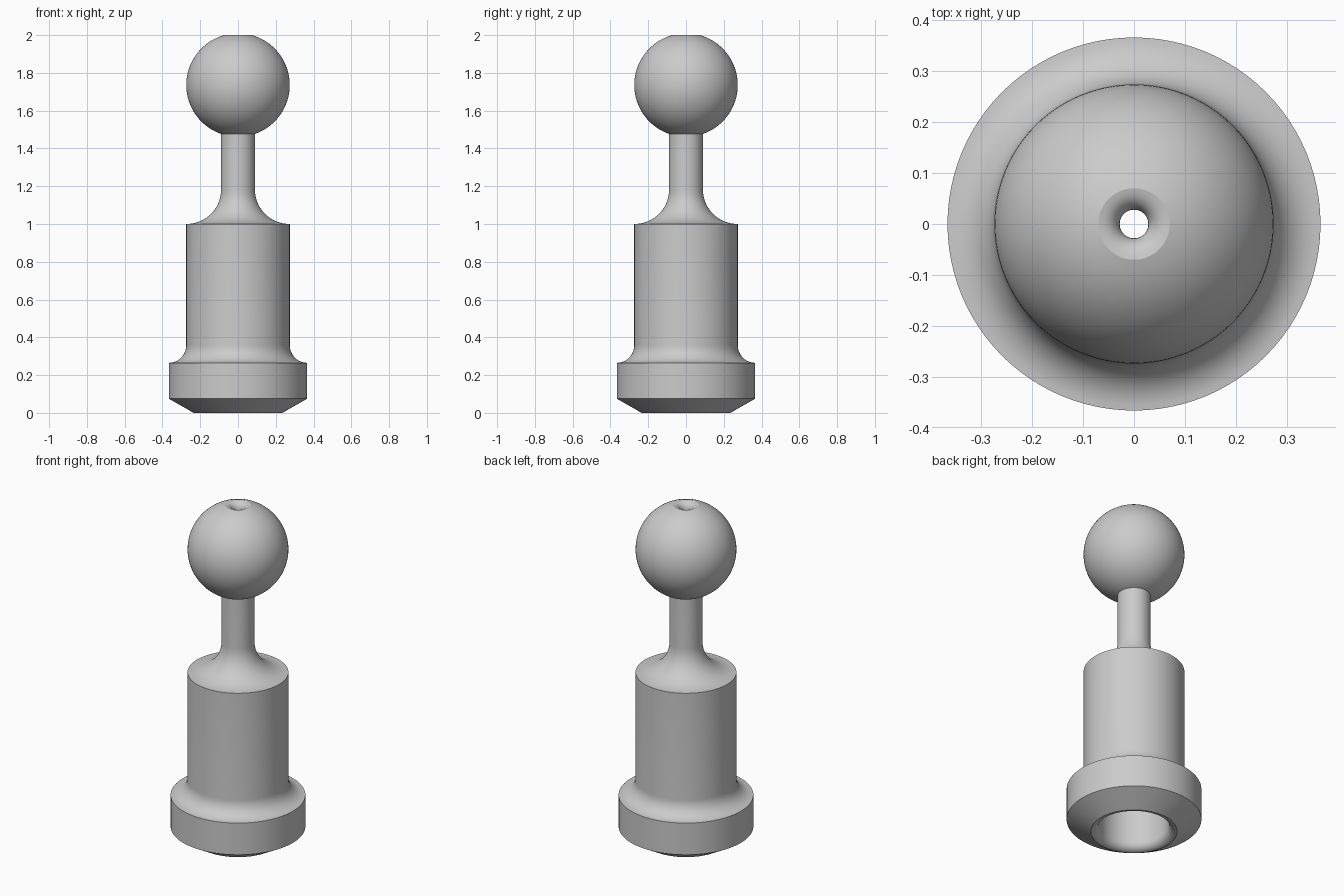
import bpy, bmesh, math

if "Cube" in bpy.data.objects:
    bpy.data.objects.remove(bpy.data.objects["Cube"])

SEGMENTS = 96


def arc(cx, cz, rx, rz, start, end, steps):
    """Points (radius, height) on an elliptical arc, angles in degrees."""
    pts = []
    for i in range(steps + 1):
        a = math.radians(start + (end - start) * i / steps)
        pts.append((cx + rx * math.cos(a), cz + rz * math.sin(a)))
    return pts


def lathe(name, profile, material):
    """Revolve a closed (radius, height) profile around the z axis."""
    bm = bmesh.new()
    rings = []
    for i in range(SEGMENTS):
        a = 2 * math.pi * i / SEGMENTS
        rings.append([bm.verts.new((r * math.cos(a), r * math.sin(a), z)) for r, z in profile])
    n = len(profile)
    for i in range(SEGMENTS):
        here, there = rings[i], rings[(i + 1) % SEGMENTS]
        for j in range(n):
            k = (j + 1) % n
            bm.faces.new((here[j], there[j], there[k], here[k]))
    bmesh.ops.recalc_face_normals(bm, faces=bm.faces)
    mesh = bpy.data.meshes.new(name)
    bm.to_mesh(mesh)
    bm.free()
    obj = bpy.data.objects.new(name, mesh)
    bpy.context.collection.objects.link(obj)
    mesh.materials.append(material)
    bpy.context.view_layer.objects.active = obj
    obj.select_set(True)
    bpy.ops.object.shade_smooth_by_angle(angle=math.radians(25))
    obj.select_set(False)
    return obj


grey = bpy.data.materials.new("plain grey")
grey.diffuse_color = (0.6, 0.6, 0.6, 1)
grey.use_nodes = True
grey.node_tree.nodes["Principled BSDF"].inputs["Base Color"].default_value = grey.diffuse_color

BALL_R, BALL_Z = 0.274, 1.736
STEM_R, HOLE_R, BORE_R = 0.09, 0.028, 0.19
stem_angle = math.degrees(math.acos(STEM_R / BALL_R))
lip_angle = math.degrees(math.acos(0.07 / BALL_R))

profile = []
# Base flange with chamfered underside
profile += [(0.235, 0.0), (0.366, 0.075), (0.366, 0.265)]
# Concave fillet up into the straight body
profile += arc(0.366, 0.36, 0.092, 0.095, 270, 180, 12)[1:]
profile += [(0.274, 1.0)]
# Concave shoulder into the stem
profile += arc(0.274, 1.18, 0.184, 0.18, 270, 180, 16)[1:]
# Ball on top
profile += arc(0, BALL_Z, BALL_R, BALL_R, -stem_angle, lip_angle, 40)
# Rounded lip into the narrow channel
profile += arc(0.07, 1.957, 0.042, 0.043, 90, 180, 8)[1:]
# Narrow channel down to the wide bore
profile += [(HOLE_R, 1.0)]
profile += arc(BORE_R - 0.08, 0.82, 0.08, 0.08, 90, 0, 8)
# Rounded mouth of the bore
profile += arc(0.235, 0.045, 0.045, 0.045, 180, 270, 8)[:-1]

lathe("hollow_ball_stem", profile, grey)
